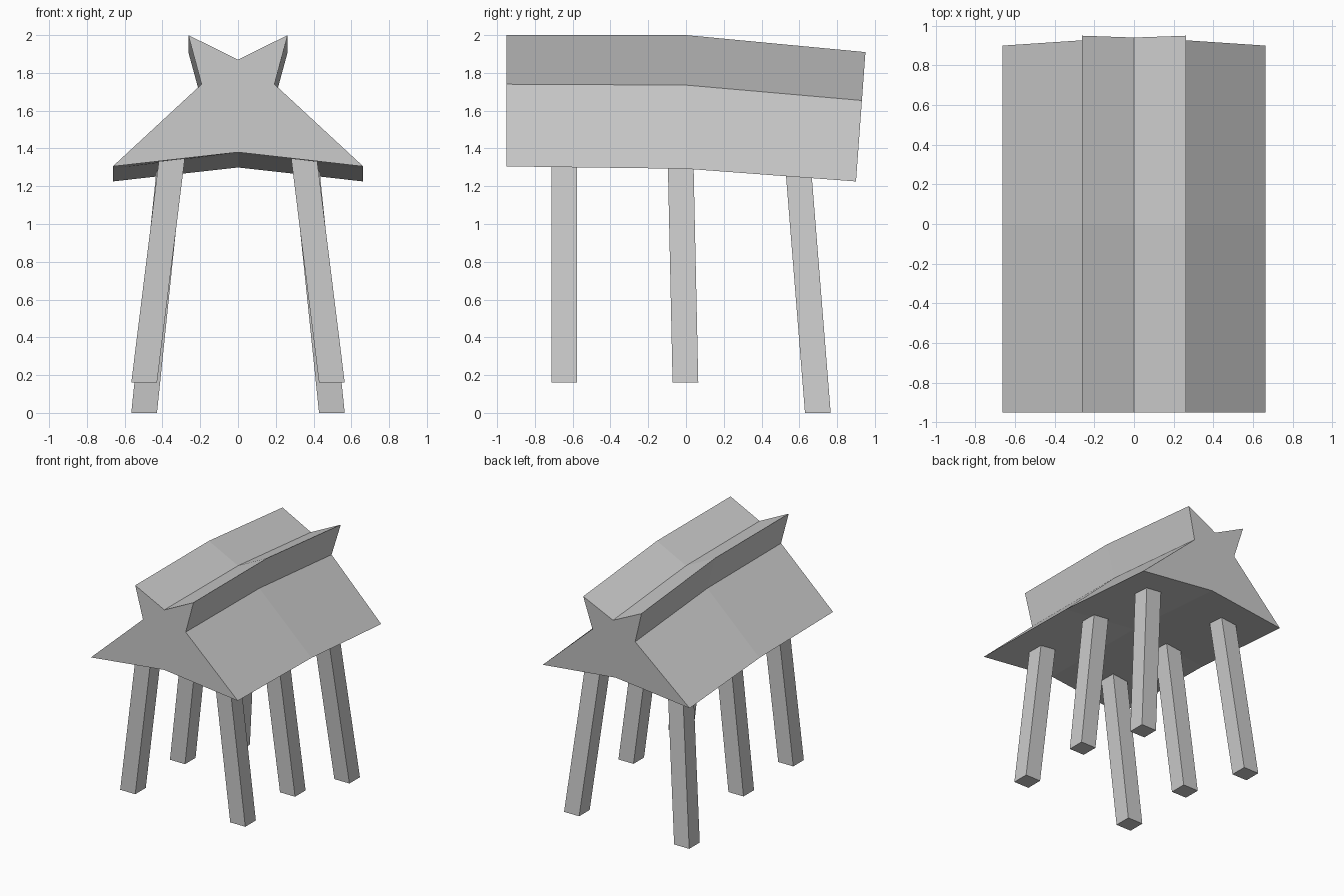
import bpy, bmesh

if "Cube" in bpy.data.objects:
    bpy.data.objects.remove(bpy.data.objects["Cube"])


def make_object(name, bm):
    bmesh.ops.recalc_face_normals(bm, faces=bm.faces)
    mesh = bpy.data.meshes.new(name)
    bm.to_mesh(mesh)
    bm.free()
    obj = bpy.data.objects.new(name, mesh)
    bpy.context.collection.objects.link(obj)
    return obj


def loft(name, rings):
    # skin a list of matching rings and cap both ends
    bm = bmesh.new()
    loops = [[bm.verts.new(p) for p in ring] for ring in rings]
    n = len(loops[0])
    for a, b in zip(loops, loops[1:]):
        for i in range(n):
            j = (i + 1) % n
            bm.faces.new((a[i], a[j], b[j], b[i]))
    bm.faces.new(loops[0])
    bm.faces.new(loops[-1])
    return make_object(name, bm)


# Star-shaped body: right half of the section from top notch to bottom notch
half = [(0, 1.87), (0.263, 2.0), (0.193, 1.74), (0.663, 1.305), (0, 1.38)]
profile = half + [(-x, z) for x, z in half[-2:0:-1]]

front = [(x, -0.95, z) for x, z in profile]
middle = [(x, 0.0, z - 0.018 * (2.0 - z)) for x, z in profile]
# the rear half droops and its end face tilts
rear = [(x, 0.95 - 0.072 * (2.0 - z), z - 0.09 + 0.015 * (2.0 - z))
        for x, z in profile]
loft("body", [front, middle, rear])

# Splayed square legs: foot y, foot z, top x, top y, top z
legs = {
    "front_leg": (-0.645, 0.16, 0.348, -0.645, 1.36),
    "middle_leg": (-0.003, 0.16, 0.348, -0.029, 1.36),
    "back_leg": (0.698, 0.0, 0.362, 0.594, 1.30),
}
FOOT_X, R = 0.497, 0.068


def square(x, y, z):
    return [(x + dx * R, y + dy * R, z)
            for dx, dy in ((-1, -1), (1, -1), (1, 1), (-1, 1))]


for name, (fy, fz, tx, ty, tz) in legs.items():
    for side, s in (("right", 1), ("left", -1)):
        loft(f"{name}_{side}",
             [square(s * FOOT_X, fy, fz), square(s * tx, ty, tz)])
